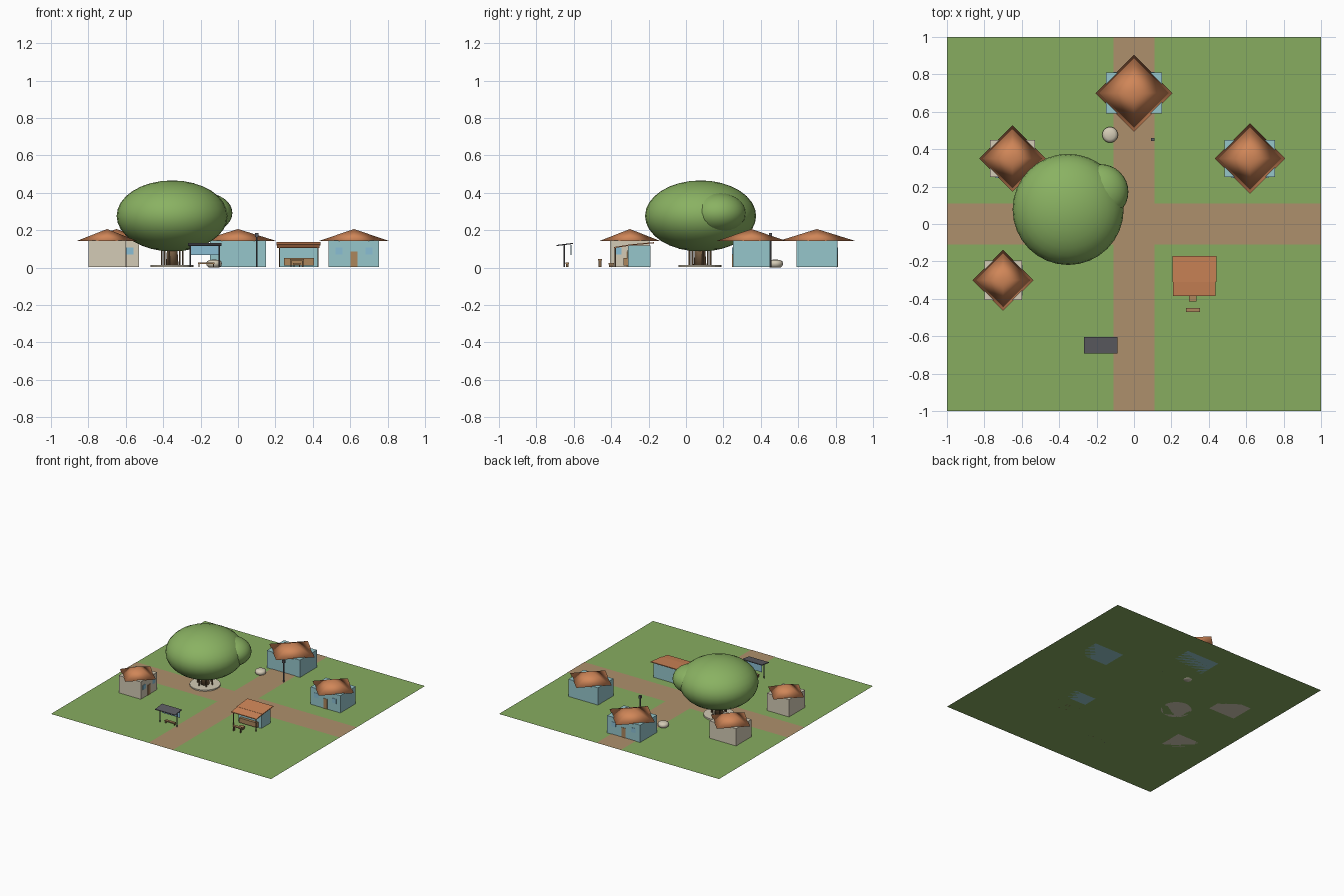
import bpy, bmesh, math
from mathutils import Matrix, Vector

cube = bpy.data.objects.get("Cube")
if cube:
    bpy.data.objects.remove(cube, do_unlink=True)


def material(name, r, g, b):
    lin = [((c / 255 + 0.055) / 1.055) ** 2.4 for c in (r, g, b)] + [1]
    m = bpy.data.materials.new(name)
    m.use_nodes = True
    m.diffuse_color = lin
    m.node_tree.nodes["Principled BSDF"].inputs["Base Color"].default_value = lin
    return m


GRASS = material("grass green", 135, 172, 96)
PATH = material("earth path", 174, 144, 108)
TILE = material("terracotta tile", 208, 134, 88)
BLUE = material("blue plaster", 150, 198, 203)
BEIGE = material("beige plaster", 212, 203, 182)
LEAF = material("leaf green", 138, 178, 98)
BARK = material("brown bark", 124, 98, 70)
METAL = material("dark metal", 92, 92, 98)
WOOD = material("tan wood", 172, 134, 92)
GLASS = material("window blue", 138, 190, 212)


def finish(name, bm, mat, smooth=False, matrix=None):
    bmesh.ops.recalc_face_normals(bm, faces=bm.faces)
    mesh = bpy.data.meshes.new(name)
    bm.to_mesh(mesh)
    bm.free()
    mesh.materials.append(mat)
    for p in mesh.polygons:
        p.use_smooth = smooth
    ob = bpy.data.objects.new(name, mesh)
    bpy.context.collection.objects.link(ob)
    if matrix:
        ob.matrix_world = matrix
    return ob


def box(name, mat, x, y, z, matrix=None):
    """Box from (low, high) ranges."""
    bm = bmesh.new()
    bmesh.ops.create_cube(bm, size=1)
    for v in bm.verts:
        v.co = [r[0] if c < 0 else r[1] for r, c in zip((x, y, z), v.co)]
    return finish(name, bm, mat, matrix=matrix)


def sheet(name, mat, x, y, z):
    """Thin roof sheet whose height runs from z[0] at y[0] to z[1] at y[1]."""
    ob = box(name, mat, x, y, (0, 0.006))
    for v in ob.data.vertices:
        v.co.z += z[0] if abs(v.co.y - y[0]) < 1e-4 else z[1]


def flat(name, mat, x, y, z):
    bm = bmesh.new()
    bm.faces.new([bm.verts.new(p) for p in
                  ((x[0], y[0], z), (x[1], y[0], z), (x[1], y[1], z), (x[0], y[1], z))])
    return finish(name, bm, mat)


def cone(name, mat, at, r1, r2, z, sides, smooth=False):
    bm = bmesh.new()
    bmesh.ops.create_cone(bm, cap_ends=True, segments=sides, radius1=r1,
                          radius2=r2, depth=z[1] - z[0])
    place = Matrix.Translation((at[0], at[1], (z[0] + z[1]) / 2))
    return finish(name, bm, mat, smooth, place)


def ball(name, mat, at, scale, u=32, v=16):
    bm = bmesh.new()
    bmesh.ops.create_uvsphere(bm, u_segments=u, v_segments=v, radius=1)
    bmesh.ops.scale(bm, vec=Vector(scale), verts=bm.verts)
    return finish(name, bm, mat, True, Matrix.Translation(at))


# Ground and crossing paths
G = 0.003
flat("ground", GRASS, (-1, 1), (-1, 1), G)
flat("path_long", PATH, (-0.11, 0.11), (-1, 1), G + 0.002)
for side, x in (("right", (-1, -0.11)), ("left", (0.11, 1))):
    flat("path_" + side, PATH, x, (-0.11, 0.11), G + 0.002)


# Houses: box walls, diamond-set pyramid roof, door and two windows in front
def house(name, x, y, w, d, roof, wall, turn):
    m = Matrix.Translation((x, y, 0)) @ Matrix.Rotation(math.radians(turn), 4, "Z")
    box(name + "_walls", wall, (-w / 2, w / 2), (-d / 2, d / 2), (G, 0.145), m)
    front = (-d / 2 - 0.003, -d / 2 + 0.002)
    box(name + "_door", WOOD, (-0.018, 0.018), front, (G, 0.085), m)
    for side in (-1, 1):
        c = side * w * 0.3
        box(name + "_window", GLASS, (c - 0.019, c + 0.019), front, (0.07, 0.107), m)
    cone(name + "_roof", TILE, (x, y), roof, 0, (0.142, 0.206), 4, True)


house("north_house", 0, 0.7, 0.30, 0.22, 0.206, BLUE, 180)
house("east_house", 0.62, 0.35, 0.27, 0.20, 0.188, BLUE, 0)
house("west_house", -0.65, 0.35, 0.24, 0.20, 0.178, BEIGE, 0)
house("south_house", -0.7, -0.3, 0.21, 0.20, 0.163, BEIGE, 90)

# Large tree with round seat, trunk and hanging roots
TX, TY = -0.352, 0.075
cone("tree_platform", BEIGE, (TX, TY), 0.115, 0.115, (G, 0.015), 24)
cone("tree_trunk", BARK, (TX, TY), 0.034, 0.024, (0.012, 0.15), 12, True)
for i in range(6):
    a = math.radians(60 * i + 15)
    at = (TX + 0.058 * math.cos(a), TY + 0.058 * math.sin(a))
    cone("hanging_root", BARK, at, 0.005, 0.005, (0.012, 0.15), 6)
ball("tree_crown", LEAF, (TX, 0.078, 0.276), (0.297, 0.297, 0.19))
ball("crown_side", LEAF, (-0.18, 0.172, 0.292), (0.15, 0.148, 0.108))

# Shop with tiled roof, awning, posts and counter
box("shop_walls", BLUE, (0.22, 0.43), (-0.31, -0.19), (G, 0.118))
box("shop_opening", BARK, (0.245, 0.405), (-0.313, -0.308), (0.05, 0.095)).data.materials[0] = BLUE
box("shop_counter", WOOD, (0.245, 0.405), (-0.335, -0.31), (0.012, 0.05))
sheet("shop_roof", TILE, (0.205, 0.44), (-0.31, -0.17), (0.117, 0.13))
sheet("shop_awning", TILE, (0.208, 0.437), (-0.385, -0.308), (0.104, 0.116))
for x in (0.222, 0.428):
    cone("awning_post", BARK, (x, -0.378), 0.0035, 0.0035, (G, 0.106), 8)


# Small wooden seats in front of the shop
def bench(name, x, y, z):
    box(name + "_top", WOOD, x, y, (z - 0.008, z))
    for cx in (x[0] + 0.006, x[1] - 0.006):
        box(name + "_leg", BARK, (cx - 0.003, cx + 0.003),
            (y[0] + 0.003, y[1] - 0.003), (G, z - 0.007))


bench("shop_stool", (0.294, 0.334), (-0.415, -0.385), 0.025)
bench("shop_bench", (0.278, 0.352), (-0.47, -0.448), 0.046)

# Roadside shelter with bench and rear panel
sheet("shelter_roof", METAL, (-0.268, -0.088), (-0.692, -0.604), (0.115, 0.126))
box("shelter_panel", GLASS, (-0.26, -0.096), (-0.617, -0.613), (0.066, 0.122))
for x in (-0.255, -0.1):
    cone("shelter_post", METAL, (x, -0.65), 0.004, 0.004, (G, 0.12), 8)
bench("shelter_bench", (-0.215, -0.125), (-0.645, -0.625), 0.026)

# Street lamp
cone("lamp_pole", METAL, (0.1, 0.452), 0.005, 0.005, (G, 0.17), 8)
box("lamp_head", METAL, (0.091, 0.109), (0.443, 0.461), (0.163, 0.186))

# Round water pot, lathed from a profile
bm = bmesh.new()
profile = ((0, 0), (0.028, 0), (0.039, 0.01), (0.042, 0.022), (0.038, 0.034), (0.025, 0.041), (0, 0.043))
pts = [bm.verts.new((r, 0, z)) for r, z in profile]
edges = [bm.edges.new(pair) for pair in zip(pts, pts[1:])]
bmesh.ops.spin(bm, geom=pts + edges, axis=(0, 0, 1), cent=(0, 0, 0), angle=math.tau, steps=24)
bmesh.ops.remove_doubles(bm, verts=bm.verts, dist=1e-4)
finish("water_pot", bm, BEIGE, True, Matrix.Translation((-0.128, 0.477, 0)))
